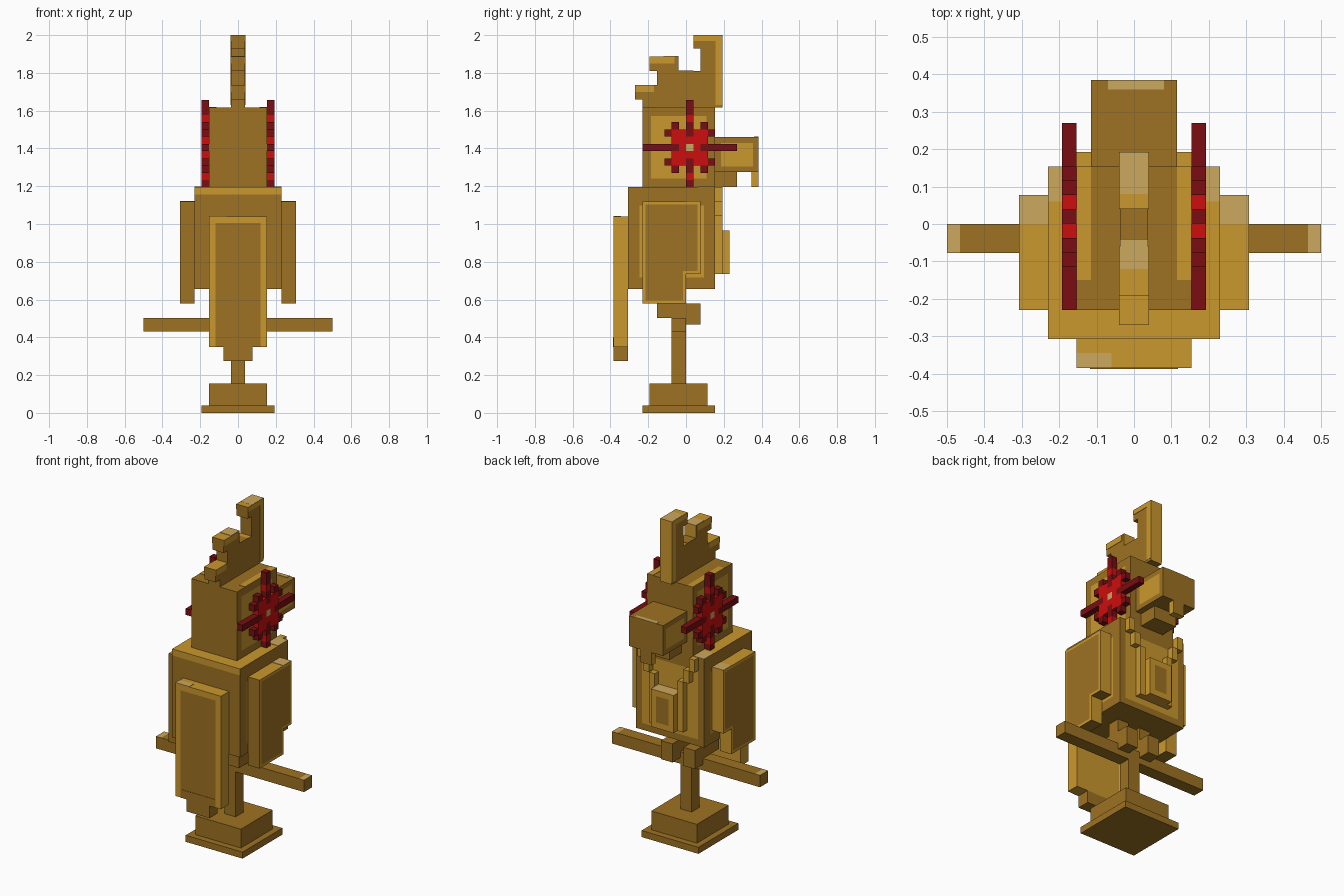
import bpy, bmesh
from mathutils import Vector

if "Cube" in bpy.data.objects:
    bpy.data.objects.remove(bpy.data.objects["Cube"])


def lin(c):
    c /= 255
    return c / 12.92 if c <= 0.04045 else ((c + 0.055) / 1.055) ** 2.4


PALETTE = {"dark_gold": (158, 114, 34), "gold": (203, 152, 46), "tan": (204, 168, 94),
           "red": (205, 14, 14), "dark_red": (122, 13, 17)}
MATS = list(PALETTE)
for mat_name, rgb in PALETTE.items():
    m = bpy.data.materials.new(mat_name)
    m.diffuse_color = (*[lin(c) for c in rgb], 1)
    m.use_nodes = True
    m.node_tree.nodes["Principled BSDF"].inputs["Base Color"].default_value = m.diffuse_color
DARK, GOLD, TAN, RED, DRED = range(5)
DIRS = {"x": (1, 0, 0), "-x": (-1, 0, 0), "y": (0, 1, 0), "-y": (0, -1, 0),
        "z": (0, 0, 1), "-z": (0, 0, -1)}


def finish(bm, name):
    me = bpy.data.meshes.new(name)
    bm.to_mesh(me)
    bm.free()
    for n in MATS:
        me.materials.append(bpy.data.materials[n])
    bpy.context.collection.objects.link(bpy.data.objects.new(name, me))


def facing(bm, d):
    return [f for f in bm.faces if f.normal.dot(Vector(DIRS[d])) > 0.9]


def prism(name, pts, x0, x1, mat=DARK, paint={}, inset={}):
    """Extrude a (y, z) outline along x; paint faces by direction, inset colour panels."""
    bm = bmesh.new()
    face = bm.faces.new([bm.verts.new((x0, y, z)) for y, z in pts])
    ext = bmesh.ops.extrude_face_region(bm, geom=[face])["geom"]
    bmesh.ops.translate(bm, vec=(x1 - x0, 0, 0),
                        verts=[v for v in ext if isinstance(v, bmesh.types.BMVert)])
    bmesh.ops.recalc_face_normals(bm, faces=bm.faces)
    bm.normal_update()
    for f in bm.faces:
        f.material_index = mat
    for d, c in paint.items():
        for f in facing(bm, d):
            f.material_index = c
    for d, (margin, c) in inset.items():
        faces = facing(bm, d)
        bmesh.ops.inset_region(bm, faces=faces, thickness=margin, use_even_offset=True)
        for f in faces:
            f.material_index = c
    finish(bm, name)


def box(name, x0, x1, y0, y1, z0, z1, mat=DARK, paint={}, inset={}):
    prism(name, [(y0, z0), (y1, z0), (y1, z1), (y0, z1)], x0, x1, mat, paint, inset)


def flower(name, x0, x1):
    """Spiky pixel disc with only its outer faces kept."""
    u = 0.0385
    cells = {(i, j) for i in range(-2, 3) for j in range(-2, 3)}
    cells |= {(a, 0) for a in range(-6, 7)} | {(0, a) for a in range(-6, 7)}
    cells |= {(a, b) for a in (-3, 3) for b in (-2, 2)}
    cells |= {(b, a) for a in (-3, 3) for b in (-2, 2)}
    bm = bmesh.new()
    for i, j in cells:
        if (i, j) == (0, 0):
            c = TAN
        elif max(abs(i), abs(j)) > 2:
            c = RED if i == 0 and abs(j) == 4 else DRED
        else:
            c = DRED if (abs(i), abs(j)) in ((2, 0), (0, 2)) else RED
        y, z = 0.02 + (i - 0.5) * u, 1.45 + (j - 0.5) * u
        ring = [(y, z), (y + u, z), (y + u, z + u), (y, z + u)]
        a, b = [[bm.verts.new((x, *p)) for p in ring] for x in (x0, x1)]
        faces = [bm.faces.new(a), bm.faces.new(b)]
        for k, (di, dj) in enumerate([(0, -1), (1, 0), (0, 1), (-1, 0)]):
            if (i + di, j + dj) not in cells:
                n = (k + 1) % 4
                faces.append(bm.faces.new((a[k], a[n], b[n], b[k])))
        for f in faces:
            f.material_index = c
    bmesh.ops.remove_doubles(bm, verts=bm.verts, dist=0.002)
    bmesh.ops.recalc_face_normals(bm, faces=bm.faces)
    bmesh.ops.translate(bm, verts=bm.verts, vec=(0, 0, -0.045))
    finish(bm, name)


# Stand
box("base_plate", -0.192, 0.192, -0.23, 0.154, 0, 0.04)
box("base_block", -0.154, 0.154, -0.192, 0.115, 0.04, 0.155)
box("pole", -0.038, 0.038, -0.077, 0, 0.155, 0.43)
box("perch", -0.465, 0.465, -0.077, 0, 0.43, 0.503)

# Body, with a bright shoulder band
box("body", -0.23, 0.23, -0.307, 0.154, 0.657, 1.157,
    inset={"x": (0.06, GOLD), "-x": (0.06, GOLD), "y": (0.04, GOLD)})
box("shoulders", -0.23, 0.23, -0.307, 0.154, 1.157, 1.197, paint={"z": GOLD, "-y": GOLD})

# Tail
box("tail", -0.154, 0.154, -0.385, -0.307, 0.35, 1.04, GOLD, inset={"-y": (0.036, DARK)})
box("tail_center", -0.118, 0.118, -0.387, -0.384, 0.35, 0.40)
box("tail_tip", -0.077, 0.077, -0.385, -0.307, 0.275, 0.35)
box("tail_highlight", -0.154, -0.06, -0.385, -0.345, 1.04, 1.042, TAN)

# Head and beak
box("head", -0.154, 0.154, -0.23, 0.154, 1.197, 1.617,
    inset={"x": (0.045, GOLD), "-x": (0.045, GOLD)})
box("upper_beak", -0.115, 0.115, 0.154, 0.385, 1.275, 1.46,
    inset={"x": (0.03, GOLD), "-x": (0.03, GOLD)})
box("beak_highlight", -0.07, 0.08, 0.36, 0.385, 1.46, 1.462, TAN)
box("beak_hook", -0.038, 0.038, 0.347, 0.385, 1.197, 1.275, GOLD, {"y": DARK})
box("lower_beak", -0.077, 0.077, 0.154, 0.27, 1.197, 1.275)

# Crest of three curled feathers
prism("crest", [(-0.23, 1.617), (0.192, 1.617), (0.192, 2.0), (0.04, 2.0), (0.04, 1.93),
                (0.077, 1.93), (0.077, 1.81), (-0.04, 1.81), (-0.04, 1.887), (-0.192, 1.887),
                (-0.192, 1.81), (-0.154, 1.81), (-0.154, 1.735), (-0.27, 1.735),
                (-0.27, 1.66), (-0.23, 1.66)], -0.038, 0.038, DARK, {"y": GOLD, "z": GOLD})
for s in (1, -1):
    xs = sorted((s * 0.038, s * 0.040))
    box("crest_tall_edge", *xs, 0.155, 0.192, 1.63, 2.0, GOLD)
    box("crest_tall_top", *xs, 0.04, 0.155, 1.97, 2.0, GOLD)
    box("crest_middle_top", *xs, -0.192, -0.06, 1.85, 1.887, GOLD)
    box("crest_front_top", *xs, -0.27, -0.17, 1.70, 1.735, GOLD)
box("crest_base_top", -0.038, 0.038, -0.04, 0.04, 1.81, 1.812, DARK)
box("crest_tall_highlight", -0.038, 0.038, 0.08, 0.192, 1.998, 2.0005, TAN)
box("crest_middle_highlight", -0.038, 0.038, -0.12, -0.04, 1.886, 1.889, TAN)

# Pendant hanging on the chest
box("pendant_back", -0.115, 0.115, 0.154, 0.192, 0.735, 0.965, GOLD, {"z": TAN})
box("pendant", -0.077, 0.077, 0.192, 0.23, 0.735, 0.965, GOLD, {"z": TAN},
    {"y": (0.035, DARK)})

# Mirrored parts
for s in (1, -1):
    side = "right" if s > 0 else "left"

    def span(a, b):
        return sorted((s * a, s * b))
    out, inn = ("x", "-x") if s > 0 else ("-x", "x")
    prism(side + "_wing", [(-0.23, 0.58), (0, 0.58), (0, 0.735), (0.077, 0.735),
                           (0.077, 1.12), (-0.23, 1.12)], *span(0.23, 0.307), GOLD,
          {"-y": DARK, "-z": DARK}, {out: (0.016, DARK)})
    box(side + "_wing_highlight", *span(0.23, 0.307), 0, 0.077, 1.12, 1.122, TAN)
    box(side + "_shoulder_highlight", *span(0.16, 0.23), 0.06, 0.154, 1.197, 1.199, TAN)
    box(side + "_head_edge", *span(0.115, 0.154), -0.15, 0.154, 1.617, 1.619, GOLD)
    box(side + "_perch_tip", *span(0.465, 0.5), -0.077, 0, 0.43, 0.503, DARK, {"z": TAN})
    flower(side + "_flower", *span(0.154, 0.192))
    # Legs and claws gripping the perch
    prism(side + "_foot", [(-0.154, 0.503), (0, 0.503), (0, 0.467), (0.077, 0.467),
                           (0.077, 0.58), (0, 0.58), (0, 0.657), (-0.077, 0.657),
                           (-0.077, 0.58), (-0.154, 0.58)], *span(0.038, 0.115))
    # Stepped chain of the pendant
    for k in range(3):
        box(side + "_chain_link", *span(0.154 - 0.0385 * k, 0.192 - 0.0385 * k),
            0.154, 0.192, 1.12 - 0.0775 * k, 1.197 - 0.0775 * k, GOLD)
